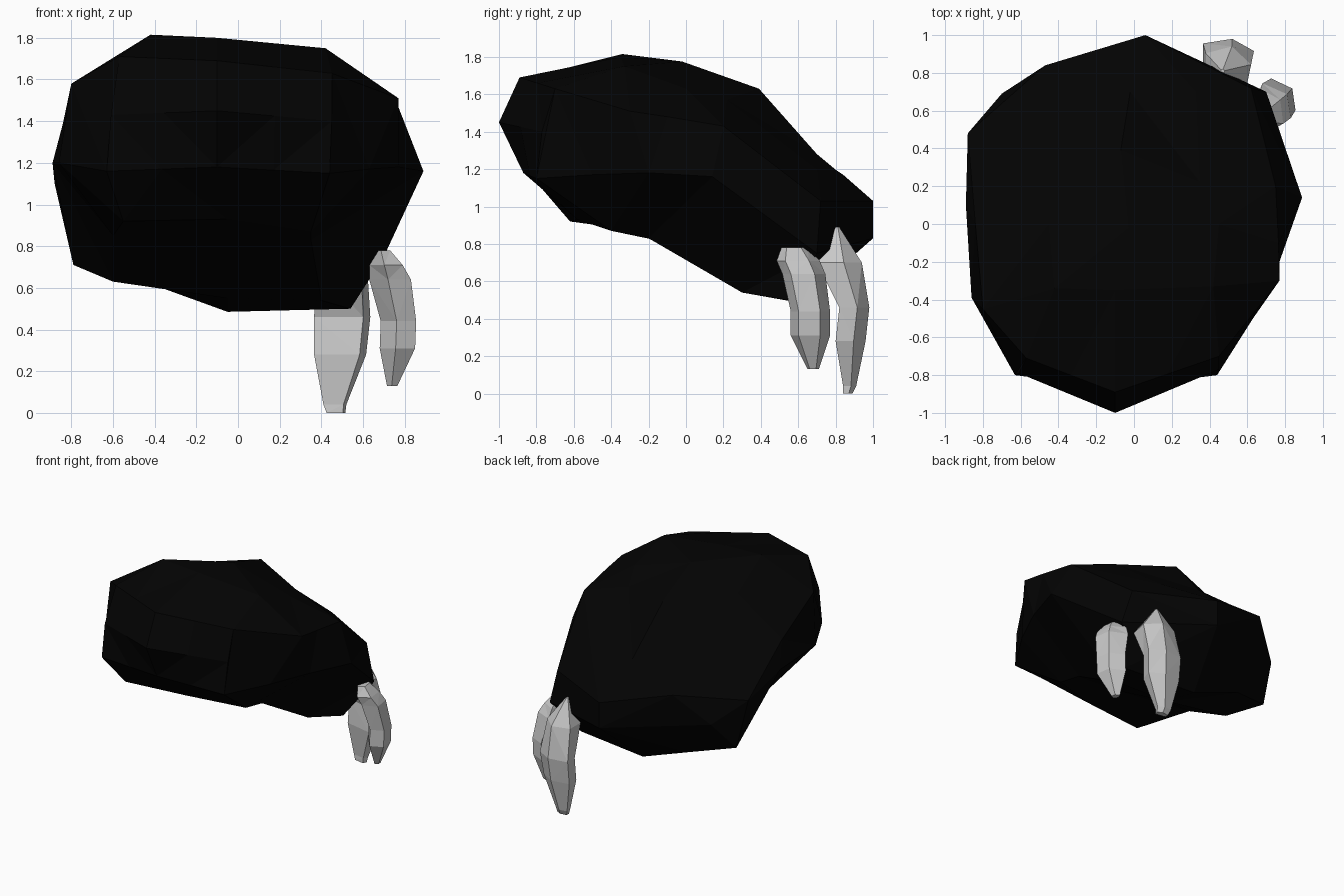
import bpy, bmesh

cube = bpy.data.objects.get("Cube")
if cube:
    bpy.data.objects.remove(cube, do_unlink=True)


def material(name, grey):
    mat = bpy.data.materials.new(name)
    mat.use_nodes = True
    colour = (grey, grey, grey, 1)
    mat.diffuse_color = colour
    mat.node_tree.nodes["Principled BSDF"].inputs["Base Color"].default_value = colour
    return mat


def loft(name, rings, mat, capped):
    """Skin a list of equal-length point rings; uncapped ends close by merging."""
    bm = bmesh.new()
    loops = [[bm.verts.new(p) for p in ring] for ring in rings]
    for a, b in zip(loops, loops[1:]):
        for i in range(len(a)):
            j = (i + 1) % len(a)
            bm.faces.new((a[i], a[j], b[j], b[i]))
    if capped:
        bm.faces.new(loops[0])
        bm.faces.new(loops[-1])
    bmesh.ops.remove_doubles(bm, verts=bm.verts, dist=0.001)
    bmesh.ops.triangulate(bm, faces=bm.faces)
    bmesh.ops.recalc_face_normals(bm, faces=bm.faces)
    mesh = bpy.data.meshes.new(name)
    bm.to_mesh(mesh)
    bm.free()
    mesh.materials.append(mat)
    obj = bpy.data.objects.new(name, mesh)
    bpy.context.collection.objects.link(obj)


def between(a, b):
    return tuple((p + q) / 2 for p, q in zip(a, b))


black = material("soft black", 0.001)
bone = material("claw grey", 0.58)

# Palm: each ring runs ridge, left shoulder, left side, underside, right side
tip, tip_left, tip_right = (-.1, -1, 1.45), (-.61, -.79, 1.43), (.45, -.77, 1.4)
left_fold, right_fold = between(tip, tip_left), between(tip, tip_right)
nose = [tip, left_fold, tip_left, tip_left, left_fold,
        tip, right_fold, tip_right, tip_right, right_fold]
top, low = (-.1, -.89, 1.69), (-.1, -.87, 1.18)
upper_left, lower_left = (-.57, -.71, 1.71), (-.63, -.8, 1.16)
upper_right, lower_right = (.45, -.7, 1.63), (.44, -.8, 1.15)
front = [top, between(top, upper_left), upper_left, lower_left,
         between(lower_left, low), low, between(low, lower_right),
         lower_right, upper_right, between(upper_right, top)]
crown = [(-.1, -.35, 1.8), (-.42, -.34, 1.815), (-.8, -.45, 1.58),
         (-.86, -.39, 1.2), (-.55, -.62, .92), (-.05, -.58, .93),
         (.35, -.4, .87), (.63, -.5, 1.17), (.77, -.3, 1.51), (.42, -.33, 1.75)]
middle = [(-.03, -.02, 1.775), (-.45, 0, 1.65), (-.84, 0, 1.39),
          (-.89, .1, 1.2), (-.6, -.1, .85), (0, -.16, .82),
          (.35, -.2, .83), (.77, -.2, 1.18), (.765, -.1, 1.48), (.45, 0, 1.63)]
rear = [(-.07, .39, 1.63), (-.45, .4, 1.45), (-.88, .48, 1.1),
        (-.79, .5, .71), (-.6, .31, .63), (-.05, .3, .55),
        (.4, .3, .54), (.89, .14, 1.16), (.75, .2, 1.43), (.35, .22, 1.57)]
slope = [(-.02, .7, 1.28), (-.25, .78, 1.21), (-.47, .84, 1.17),
         (-.7, .69, .94), (-.45, .62, .63), (-.05, .61, .485),
         (.54, .54, .5), (.7, .7, .75), (.62, .72, 1.03), (.33, .7, 1.2)]
# The back closes to a short upright edge
back = [(.06, 1, 1.03 if z > 1 else .83) for x, y, z in slope]
loft("palm", [nose, front, crown, middle, rear, slope, back], black, False)


# Claws: five-sided sections stacked from tip to base
def claw(name, outline, sections):
    loft(name, [[(x + rx * u, y + ry * v, z) for u, v in outline]
                for z, x, rx, y, ry in sections], bone, True)


# z, x centre, x radius, y centre, y radius
claw("inner_claw", [(-1, .7), (.15, 1), (1, .2), (.75, -1), (-1, -.4)], [
    (0, .47, .045, .865, .025),
    (.04, .465, .055, .875, .035),
    (.28, .49, .125, .88, .08),
    (.46, .5, .135, .9, .08),
    (.7, .5, .12, .82, .12),
    (.89, .47, .01, .81, .01),
])
claw("outer_claw", [(-.5, 1), (.8, .5), (1, -.6), (-.1, -1), (-1, -.1)], [
    (.13, .74, .025, .68, .03),
    (.31, .765, .085, .665, .105),
    (.44, .77, .085, .665, .105),
    (.64, .73, .1, .63, .115),
    (.71, .71, .08, .6, .115),
    (.78, .69, .04, .58, .07),
])
